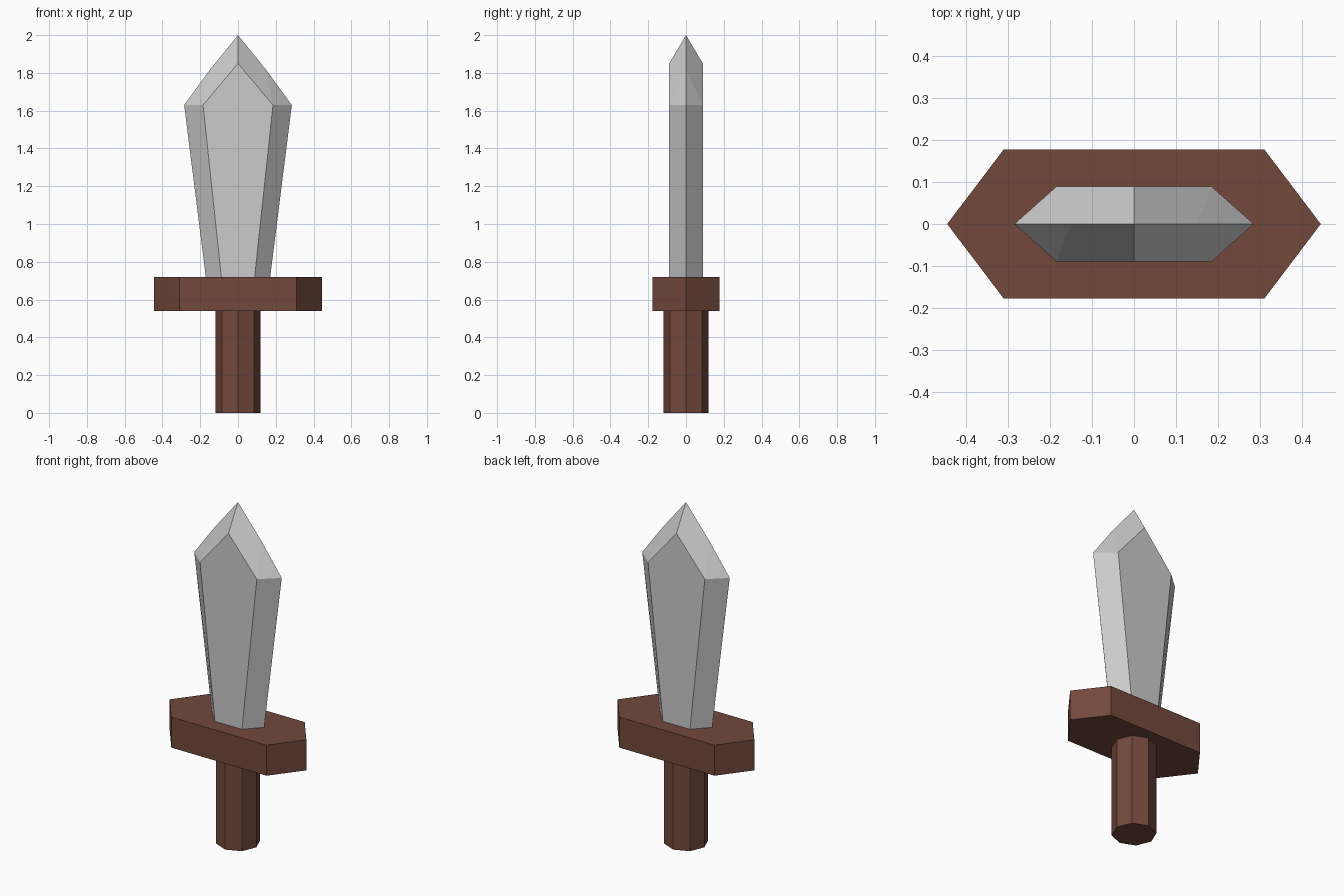
import bpy, bmesh, math

if "Cube" in bpy.data.objects:
    bpy.data.objects.remove(bpy.data.objects["Cube"])

wood = bpy.data.materials.new("brown_wood")
wood.diffuse_color = (0.17, 0.065, 0.045, 1)
wood.use_nodes = True
wood.node_tree.nodes["Principled BSDF"].inputs["Base Color"].default_value = wood.diffuse_color


def finish(name, bm, mat=None):
    bmesh.ops.recalc_face_normals(bm, faces=bm.faces)
    mesh = bpy.data.meshes.new(name)
    bm.to_mesh(mesh)
    bm.free()
    obj = bpy.data.objects.new(name, mesh)
    bpy.context.collection.objects.link(obj)
    if mat:
        mesh.materials.append(mat)
    return obj


def prism(name, outline, z0, z1, mat):
    bm = bmesh.new()
    base = bm.faces.new([bm.verts.new((x, y, z0)) for x, y in outline])
    top = bmesh.ops.extrude_face_region(bm, geom=[base], use_keep_orig=True)["geom"]
    for v in top:
        if isinstance(v, bmesh.types.BMVert):
            v.co.z = z1
    return finish(name, bm, mat)


# Eight-sided handle
octagon = [(0.12 * math.cos(i * math.pi / 4), 0.12 * math.sin(i * math.pi / 4)) for i in range(8)]
prism("handle", octagon, 0, 0.54, wood)

# Six-sided crossguard
prism("crossguard", [(0.445, 0), (0.31, 0.178), (-0.31, 0.178),
                     (-0.445, 0), (-0.31, -0.178), (0.31, -0.178)], 0.54, 0.72, wood)

# Blade: one quarter, mirrored across the width and the thickness
T = 0.089
bm = bmesh.new()
edge_low, edge_high, edge_mid, tip = [bm.verts.new(c) for c in (
    (0.168, 0, 0.70), (0.285, 0, 1.63), (0.15, 0, 1.815), (0, 0, 2))]
flat_low, flat_high, flat_tip, centre_low, root = [bm.verts.new(c) for c in (
    (0.086, -T, 0.70), (0.185, -T, 1.63), (0, -T, 1.85), (0, -T, 0.70), (0, 0, 0.70))]
for face in ((centre_low, flat_low, flat_high, flat_tip),   # broad flat
             (flat_low, edge_low, edge_high, flat_high),    # side bevel
             (flat_high, edge_high, edge_mid),              # tip bevel
             (flat_high, edge_mid, tip, flat_tip),
             (root, edge_low, flat_low, centre_low)):       # closed root
    bm.faces.new(face)
for axis in (0, 1):
    copies = bmesh.ops.duplicate(bm, geom=bm.verts[:] + bm.edges[:] + bm.faces[:])["geom"]
    for g in copies:
        if isinstance(g, bmesh.types.BMVert):
            g.co[axis] *= -1
    bmesh.ops.remove_doubles(bm, verts=bm.verts, dist=0.0001)
# merge the coplanar halves of the flats
bmesh.ops.recalc_face_normals(bm, faces=bm.faces)
seams = [e for e in bm.edges if len(e.link_faces) == 2 and e.calc_face_angle() < 0.001
         and all(abs(v.co.x) < 0.001 for v in e.verts)
         and all(abs(abs(v.co.y) - T) < 0.001 for v in e.verts)]
bmesh.ops.dissolve_edges(bm, edges=seams, use_verts=False)
finish("blade", bm)
